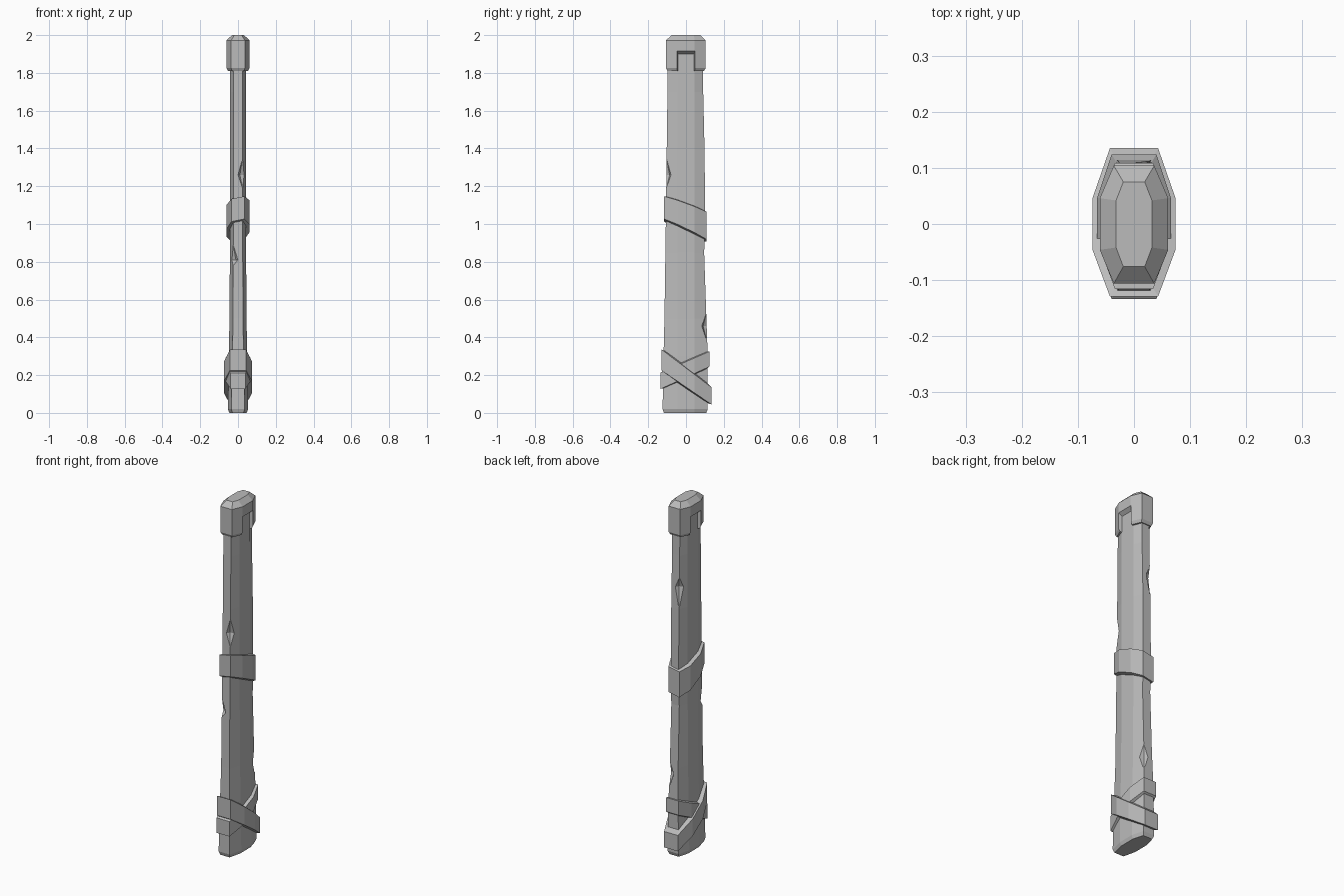
import bpy, bmesh
from mathutils import Vector

old = bpy.data.objects.get("Cube")
if old:
    bpy.data.objects.remove(old, do_unlink=True)

mat = bpy.data.materials.new("plain grey")
mat.use_nodes = True
GREY = (0.5, 0.5, 0.5, 1)
mat.diffuse_color = GREY
mat.node_tree.nodes["Principled BSDF"].inputs["Base Color"].default_value = GREY


def make_object(name, bm):
    bmesh.ops.recalc_face_normals(bm, faces=bm.faces[:])
    mesh = bpy.data.meshes.new(name)
    bm.to_mesh(mesh)
    bm.free()
    mesh.materials.append(mat)
    obj = bpy.data.objects.new(name, mesh)
    bpy.context.collection.objects.link(obj)
    return obj


def octagon(half_x, flat_x, front, back, height, side_y=0.046):
    """Long eight-sided section; height is a function of x and y."""
    pts = [(flat_x, front), (half_x, -side_y), (half_x, side_y), (flat_x, back)]
    pts += [(-x, y) for x, y in reversed(pts)]
    return [Vector((x, y, height(x, y))) for x, y in pts]


def level(z):
    return lambda x, y: z


def loft(name, loops, ring=False):
    """Skin a stack of sections; a ring closes on itself, a rod gets end caps."""
    bm = bmesh.new()
    rows = [[bm.verts.new(p) for p in loop] for loop in loops]
    pairs = list(zip(rows, rows[1:])) + ([(rows[-1], rows[0])] if ring else [])
    for a, b in pairs:
        for i in range(len(a)):
            j = (i + 1) % len(a)
            bm.faces.new((a[i], a[j], b[j], b[i]))
    if not ring:
        bm.faces.new(rows[0])
        bm.faces.new(rows[-1])
    return make_object(name, bm)


def hull(name, points):
    bm = bmesh.new()
    for p in points:
        bm.verts.new(p)
    bmesh.ops.convex_hull(bm, input=bm.verts[:])
    return make_object(name, bm)


def cut(target, cutters):
    """Carve the cutters out of the target, then remove them."""
    bpy.context.view_layer.objects.active = target
    for cutter in cutters:
        cutter.hide_render = True
        mod = target.modifiers.new("cut", "BOOLEAN")
        mod.operation = "DIFFERENCE"
        mod.solver = "EXACT"
        mod.object = cutter
        bpy.ops.object.modifier_apply(modifier=mod.name)
        bpy.data.objects.remove(cutter, do_unlink=True)


# Shaft: z, half width, flat width, front y, back y
profile = [
    (0.0, 0.046, 0.029, -0.117, 0.107),
    (0.02, 0.053, 0.035, -0.124, 0.115),
    (0.3, 0.049, 0.030, -0.119, 0.115),
    (0.5, 0.045, 0.026, -0.114, 0.108),
    (0.85, 0.043, 0.025, -0.109, 0.096),
    (1.0, 0.043, 0.025, -0.107, 0.102),
    (1.4, 0.042, 0.024, -0.102, 0.098),
    (1.7, 0.042, 0.024, -0.098, 0.091),
    (1.93, 0.042, 0.024, -0.096, 0.088),
]
shaft = loft("shaft", [octagon(hx, fx, f, b, level(z)) for z, hx, fx, f, b in profile])


# Chips knocked out of the shaft's long edges
def chip(x, y, z, up, down, depth=0.022):
    out = Vector((0.8 * (1 if x > 0 else -1), 1 if y > 0 else -1, 0)).normalized()
    side = Vector((-out.y, out.x, 0)) * 0.06
    c = Vector((x, y, z))
    tall = Vector((0, 0, 1))
    return hull("chip_cutter", [c + out * 0.05, c - out * depth, c + side, c - side,
                                c + tall * up, c - tall * down])


cut(shaft, [
    chip(0.024, -0.104, 1.26, 0.09, 0.07),
    chip(-0.025, -0.109, 0.81, 0.08, 0.03),
    chip(0.026, 0.108, 0.46, 0.07, 0.07),
    chip(-0.024, 0.095, 1.52, 0.06, 0.11),
])

# End cap with a bevelled top and chamfered lower rim
cap = loft("end_cap", [
    octagon(0.053, 0.031, -0.098, 0.095, level(1.81)),
    octagon(0.061, 0.036, -0.106, 0.104, level(1.825)),
    octagon(0.061, 0.036, -0.106, 0.104, level(1.972)),
    octagon(0.032, 0.019, -0.076, 0.075, level(2.0), 0.042),
])

# Notch on each side of the cap, flaring outward
notches = []
for s in (1, -1):
    notches.append(hull("notch_cutter", [
        (s * x, y * w, z)
        for x, w, top in ((0.034, 0.040, 1.893), (0.062, 0.048, 1.916), (0.08, 0.048, 1.916))
        for y in (-1, 1) for z in (1.7, top)]))
cut(cap, notches)


# Straps: slanted rings wrapped around the shaft
def strap(name, half_x, flat_x, front, back, z_front, z_back, tall_front, tall_back, roll=0.0):
    def edge(sign, grow=0.0):
        def height(x, y):
            t = (y - front) / (back - front)
            mid = z_front + (z_back - z_front) * t
            tall = tall_front + (tall_back - tall_front) * t
            return mid + roll * x + sign * (tall / 2 + grow)
        return height

    def section(inset, sign, grow=0.0):
        return octagon(half_x - inset, flat_x - inset * 0.6, front + inset,
                       back - inset, edge(sign, grow))

    loft(name, [section(0.03, 1, 0.01), section(0, 1), section(0, -1),
                section(0.03, -1, 0.01)], ring=True)


strap("middle_strap", 0.060, 0.034, -0.116, 0.109, 1.08, 0.985, 0.12, 0.145, 0.2)
strap("lower_strap_inner", 0.066, 0.040, -0.134, 0.124, 0.17, 0.285, 0.085, 0.08)
strap("lower_strap_outer", 0.074, 0.043, -0.129, 0.135, 0.28, 0.09, 0.11, 0.09)
